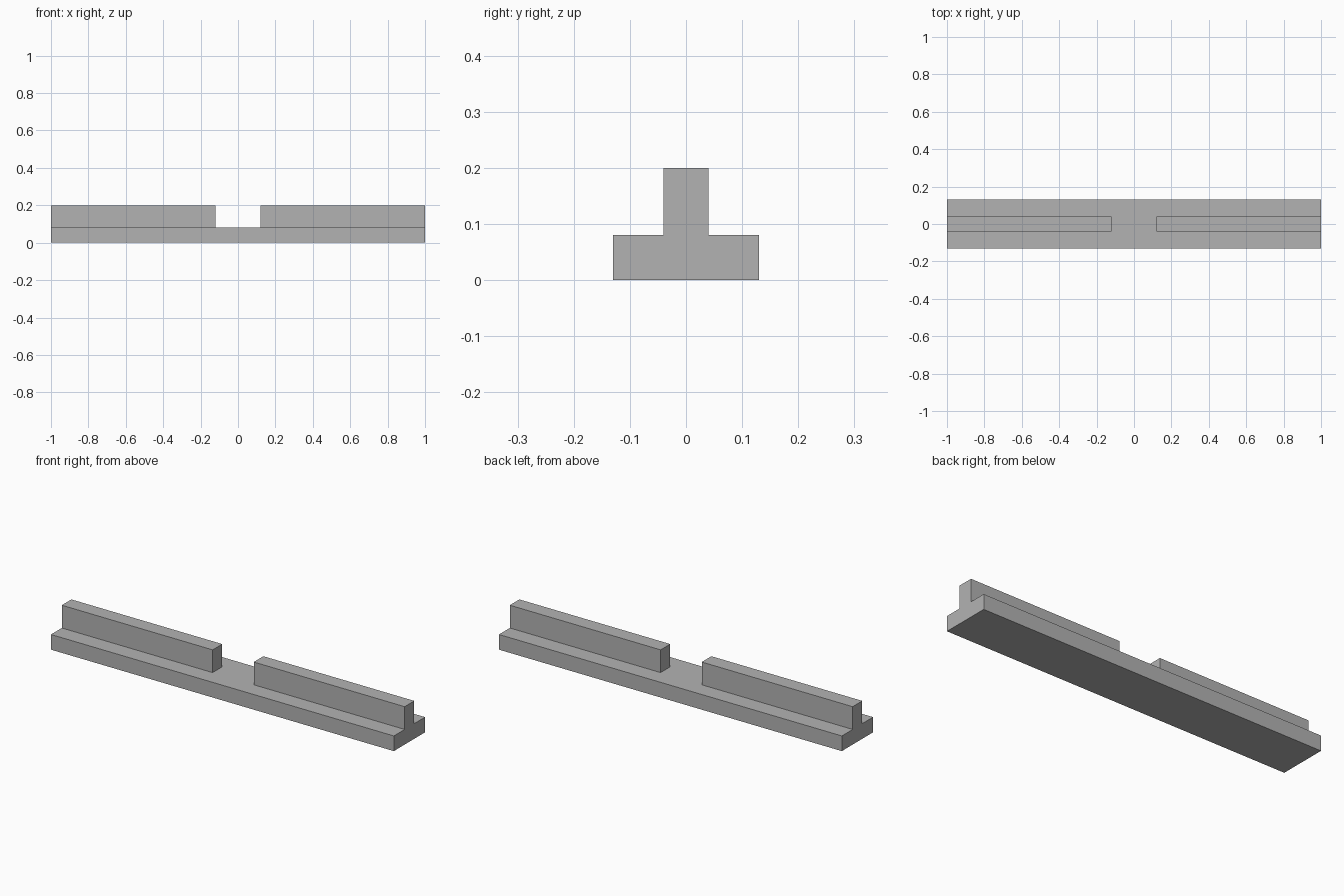
import bpy
import bmesh
import math
from mathutils import Matrix, Vector

cube = bpy.data.objects.get("Cube")
if cube:
    bpy.data.objects.remove(cube, do_unlink=True)

LENGTH, WIDTH, BASE_H = 2.0, 0.26, 0.08
RIB_HALF, RIB_H, GAP_HALF = 0.04, 0.12, 0.12

# Single flat grey
grey = bpy.data.materials.new("plain grey")
grey.use_nodes = True
colour = (0.45, 0.45, 0.45, 1)
grey.diffuse_color = colour
grey.node_tree.nodes["Principled BSDF"].inputs["Base Color"].default_value = colour

# Base slab
bm = bmesh.new()
bmesh.ops.create_cube(bm, size=1, matrix=Matrix.Translation((0, 0, BASE_H / 2))
                      @ Matrix.Diagonal((LENGTH, WIDTH, BASE_H, 1)))

# Cut the outlines of the two ribs into the slab
for axis, offset in ((Vector((1, 0, 0)), GAP_HALF), (Vector((0, 1, 0)), RIB_HALF)):
    for side in (-1, 1):
        bmesh.ops.bisect_plane(bm, geom=bm.verts[:] + bm.edges[:] + bm.faces[:],
                               plane_co=axis * offset * side, plane_no=axis)

# Raise both ribs, leaving the gap in the middle
bm.normal_update()
rib_tops = []
for face in bm.faces:
    centre = face.calc_center_median()
    if face.normal.z > 0.9 and abs(centre.x) > GAP_HALF and abs(centre.y) < RIB_HALF:
        rib_tops.append(face)
raised = bmesh.ops.extrude_face_region(bm, geom=rib_tops)["geom"]
bmesh.ops.translate(bm, vec=(0, 0, RIB_H),
                    verts=[v for v in raised if isinstance(v, bmesh.types.BMVert)])

# Merge flat regions back into clean faces
bmesh.ops.dissolve_limit(bm, angle_limit=math.radians(1),
                         verts=bm.verts[:], edges=bm.edges[:])
bmesh.ops.recalc_face_normals(bm, faces=bm.faces[:])

mesh = bpy.data.meshes.new("notched_t_rail")
bm.to_mesh(mesh)
bm.free()
mesh.materials.append(grey)
rail = bpy.data.objects.new("notched_t_rail", mesh)
bpy.context.collection.objects.link(rail)
